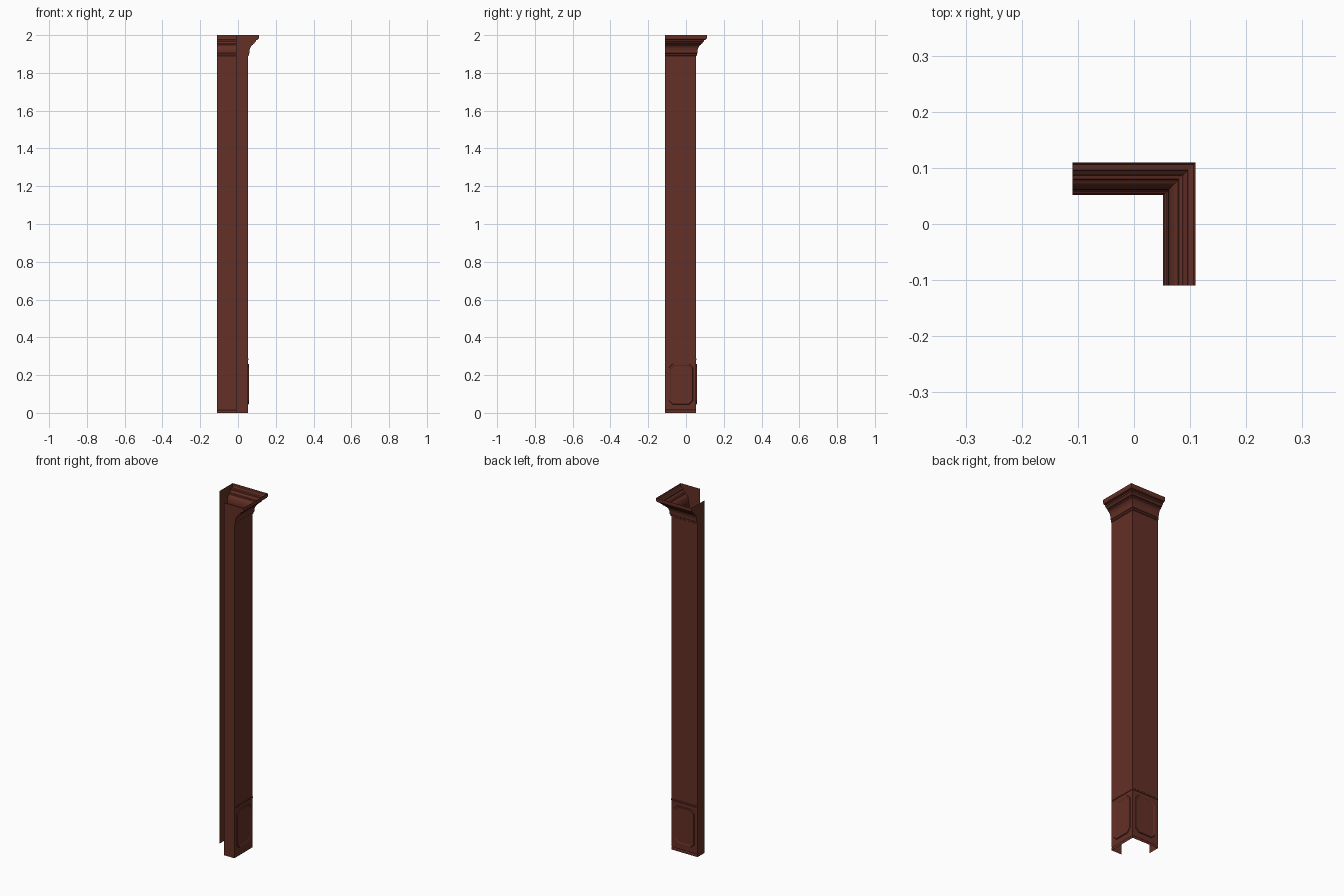
import bpy, bmesh, math

if "Cube" in bpy.data.objects:
    bpy.data.objects.remove(bpy.data.objects["Cube"])

wood = bpy.data.materials.new("dark red brown wood")
wood.diffuse_color = (0.125, 0.029, 0.019, 1)
wood.use_nodes = True
wood.node_tree.nodes["Principled BSDF"].inputs["Base Color"].default_value = wood.diffuse_color

END = -0.11      # free ends of both wings
LIP = -0.01      # inner edge of the end returns
FACE = 0.054     # outer plane of the shaft


def finish(name, bm, fix=False):
    if fix:
        bmesh.ops.recalc_face_normals(bm, faces=bm.faces[:])
    me = bpy.data.meshes.new(name)
    bm.to_mesh(me)
    bm.free()
    me.materials.append(wood)
    ob = bpy.data.objects.new(name, me)
    bpy.context.collection.objects.link(ob)
    return ob


def mitred_sweep(name, profile):
    """Sweep an (offset, height) profile around the outside corner."""
    bm = bmesh.new()
    rows = [[bm.verts.new(p) for p in ((END, d, z), (d, d, z), (d, END, z))]
            for d, z in profile]
    for low, high in zip(rows, rows[1:]):
        for i in range(2):
            bm.faces.new((low[i + 1], low[i], high[i], high[i + 1]))
    bm.normal_update()
    return finish(name, bm)


# profiles, bottom to top
base = [(FACE, 0), (FACE, 0.012), (FACE - 0.002, 0.015), (FACE, 0.018)]
shaft = [(FACE, 0.018), (FACE, 0.279), (FACE + 0.002, 0.281),
         (FACE + 0.002, 0.287), (FACE, 0.289), (FACE, 1.89)]
cove = [(0.084 - 0.023 * math.cos(a), 1.912 + 0.038 * math.sin(a))
        for a in [math.radians(15 * k) for k in range(6)]]
capital = [(FACE, 1.89), (0.058, 1.893), (0.058, 1.901), (0.061, 1.904)] + cove + [
    (0.080, 1.954), (0.086, 1.956), (0.089, 1.962), (0.095, 1.967),
    (0.096, 1.974), (0.106, 1.976), (0.110, 1.983), (0.110, 2.0)]

mitred_sweep("base_strip", base)
mitred_sweep("shaft", shaft)
mitred_sweep("capital_moulding", capital)

# flat returns closing both free ends, following the full profile
outline = base + shaft[1:] + capital[1:]
for name, swap in (("right_wing_end", False), ("back_wing_end", True)):
    bm = bmesh.new()
    pts = [(LIP, 0)] + outline + [(LIP, 2.0)]
    vs = [bm.verts.new((END, d, z) if swap else (d, END, z)) for d, z in pts]
    if swap:
        vs.reverse()
    bm.faces.new(vs)
    finish(name, bm)


# raised plinth panels with clipped corners
def octagon(a0, a1, z0, z1, c):
    return [(a0 + c, z0), (a1 - c, z0), (a1, z0 + c), (a1, z1 - c),
            (a1 - c, z1), (a0 + c, z1), (a0, z1 - c), (a0, z0 + c)]


for name, swap in (("right_panel", False), ("back_panel", True)):
    bm = bmesh.new()
    rings = []
    for inset, depth in ((0, 0), (0.002, 0.004), (0.007, 0.004), (0.010, 0.002)):
        ring = octagon(-0.091 + inset, 0.037 - inset, 0.045 + inset, 0.26 - inset, 0.02)
        d = FACE + depth
        rings.append([bm.verts.new((a, d, z) if swap else (d, a, z)) for a, z in ring])
    for lo, hi in zip(rings, rings[1:]):
        for i in range(8):
            j = (i + 1) % 8
            q = (lo[i], lo[j], hi[j], hi[i])
            bm.faces.new(q[::-1] if swap else q)
    bm.faces.new(rings[-1][::-1] if swap else rings[-1])
    finish(name, bm)
